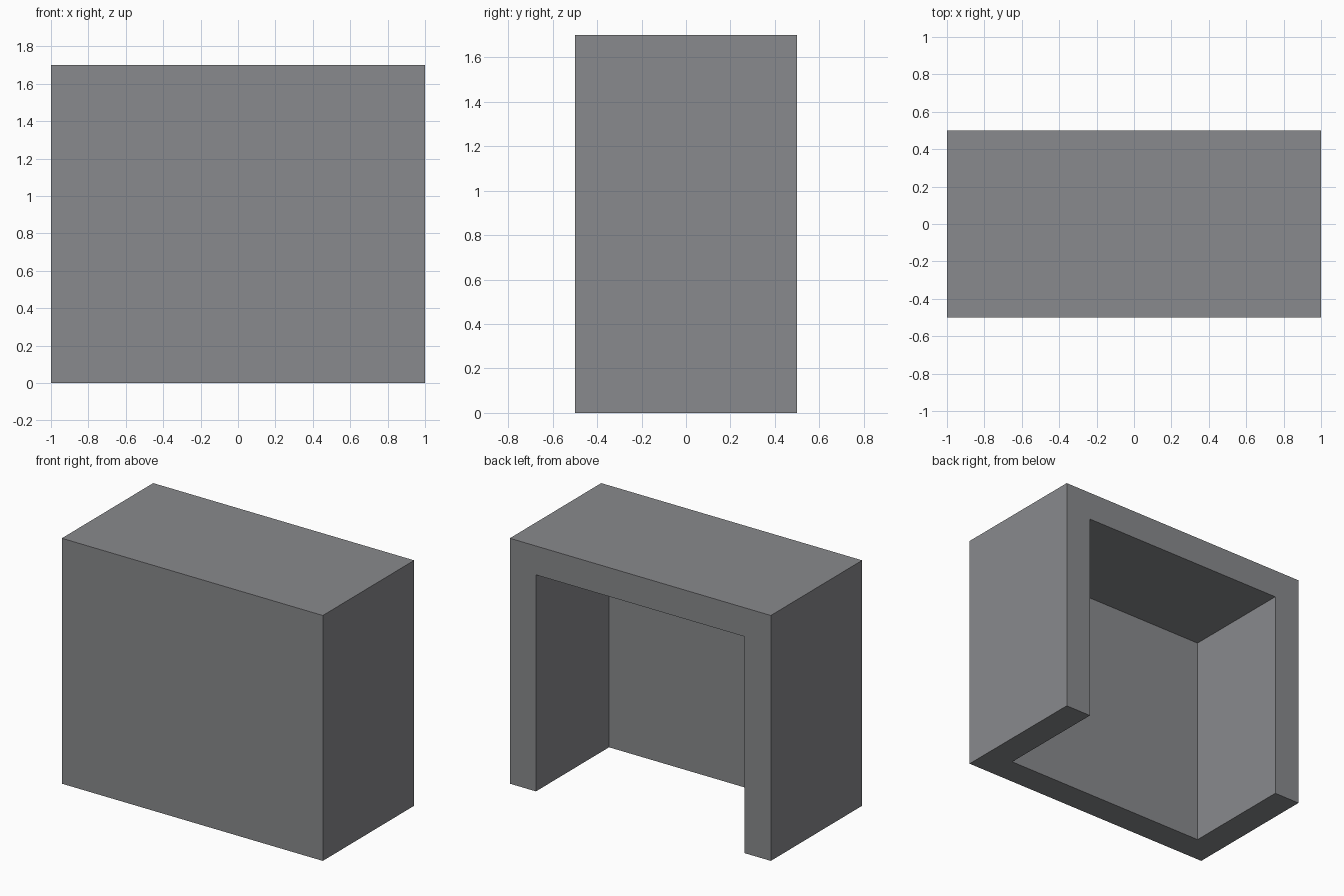
import bpy

default_cube = bpy.data.objects.get("Cube")
if default_cube:
    bpy.data.objects.remove(default_cube, do_unlink=True)

WIDTH, DEPTH, HEIGHT, WALL = 2.0, 1.0, 1.7, 0.2
OVERSHOOT = 0.3  # how far the cutter pokes out of the open sides

grey = bpy.data.materials.new("cool_grey")
grey.use_nodes = True
colour = (0.25, 0.254, 0.266, 1)
grey.diffuse_color = colour
grey.node_tree.nodes["Principled BSDF"].inputs["Base Color"].default_value = colour


def box(name, low, high):
    """Add a box spanning two opposite corners."""
    centre = [(a + b) / 2 for a, b in zip(low, high)]
    bpy.ops.mesh.primitive_cube_add(size=1, location=centre)
    obj = bpy.context.object
    obj.name = obj.data.name = name
    obj.scale = [b - a for a, b in zip(low, high)]
    bpy.ops.object.transform_apply(location=True, rotation=False, scale=True)
    obj.data.materials.append(grey)
    return obj


# Hollow that opens through the back and the underside
hollow = box("hollow_cutter",
             (-WIDTH / 2 + WALL, -DEPTH / 2 + WALL, -OVERSHOOT),
             (WIDTH / 2 - WALL, DEPTH / 2 + OVERSHOOT, HEIGHT - WALL))
hollow.hide_render = True

# Counter body: front panel, two sides and a top in one piece
counter = box("counter_body", (-WIDTH / 2, -DEPTH / 2, 0), (WIDTH / 2, DEPTH / 2, HEIGHT))
cut = counter.modifiers.new("hollow", 'BOOLEAN')
cut.operation = 'DIFFERENCE'
cut.solver = 'EXACT'
cut.object = hollow
bpy.ops.object.modifier_apply(modifier=cut.name)
bpy.data.objects.remove(hollow, do_unlink=True)
